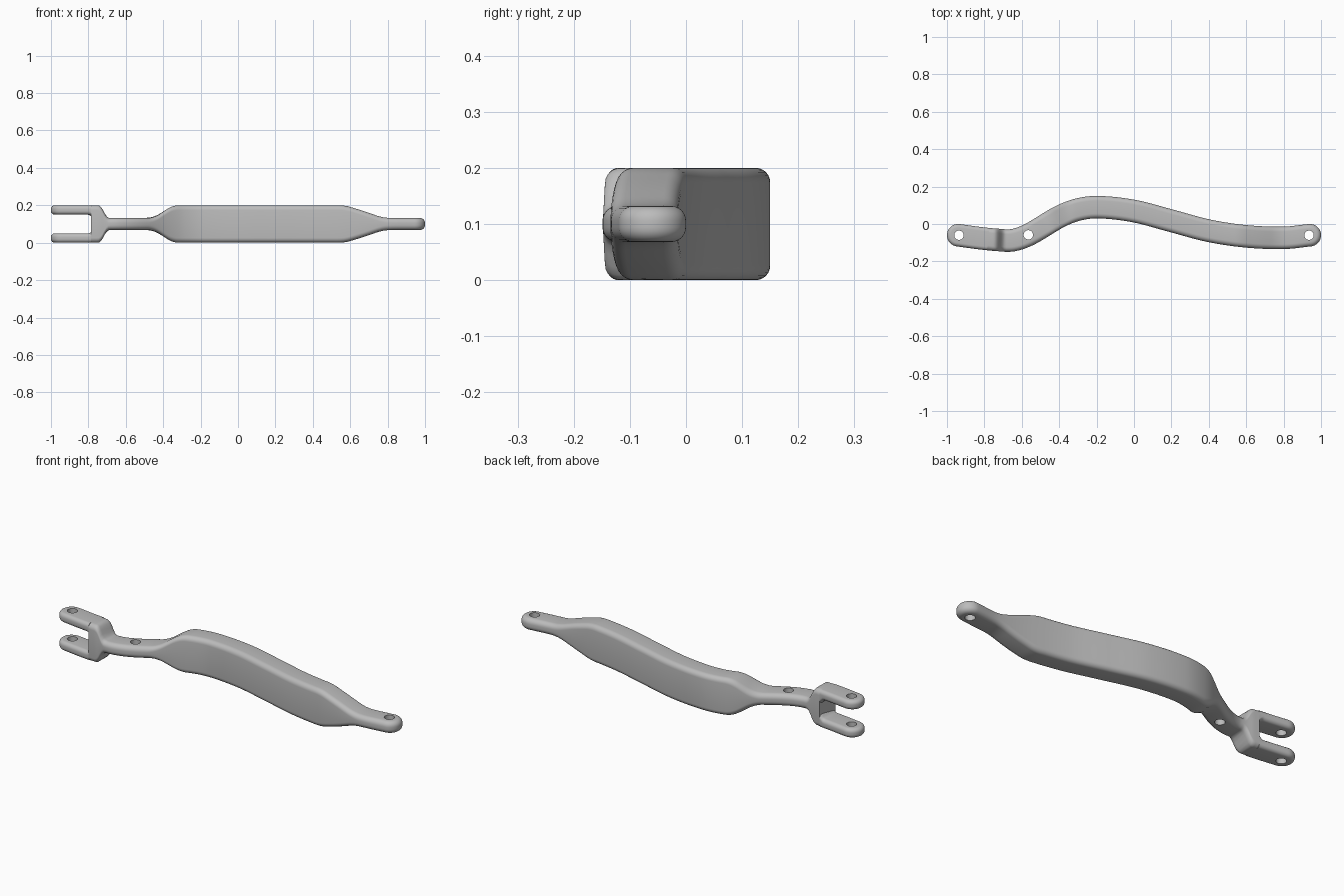
import bpy, bmesh, math
from mathutils import Vector

if "Cube" in bpy.data.objects:
    bpy.data.objects.remove(bpy.data.objects["Cube"])

metal = bpy.data.materials.new("grey metal")
metal.use_nodes = True
GREY = (0.5, 0.5, 0.5, 1)
metal.diffuse_color = GREY
metal.node_tree.nodes["Principled BSDF"].inputs["Base Color"].default_value = GREY

HALF_WIDTH, MID = 0.06, 0.1
END, FORK = 0.94, -0.78

# Plan centreline and half height of the bar
PATH = [(-0.94, -0.06), (-0.83, -0.075), (-0.73, -0.085), (-0.65, -0.087), (-0.56, -0.056),
        (-0.4, 0.038), (-0.3, 0.077), (-0.19, 0.09), (0, 0.069), (0.2, 0.017),
        (0.4, -0.036), (0.6, -0.066), (0.8, -0.074), (0.94, -0.06)]
HEIGHT = [(-1, 0.1), (-0.735, 0.1), (-0.7, 0.032), (-0.45, 0.032), (-0.35, 0.1),
          (0.57, 0.1), (0.67, 0.07), (0.77, 0.035), (0.81, 0.032), (1, 0.032)]


def lerp(x, table):
    for (x0, v0), (x1, v1) in zip(table, table[1:]):
        if x <= x1:
            return v0 + (v1 - v0) * max(0, x - x0) / (x1 - x0)
    return table[-1][1]


def slope(i):
    a, b = PATH[max(i - 1, 0)], PATH[min(i + 1, len(PATH) - 1)]
    return (b[1] - a[1]) / (b[0] - a[0])


def centre(x):
    """Smooth cubic through the path points."""
    i = 0
    while i < len(PATH) - 2 and x > PATH[i + 1][0]:
        i += 1
    (x0, y0), (x1, y1) = PATH[i], PATH[i + 1]
    d = x1 - x0
    t = (x - x0) / d
    return ((2*t**3 - 3*t*t + 1) * y0 + (t**3 - 2*t*t + t) * d * slope(i)
            + (3*t*t - 2*t**3) * y1 + (t**3 - t*t) * d * slope(i + 1))


def half_height(x):
    """Piecewise profile with its corners softened."""
    w = 0.012 if x < -0.6 else 0.03
    return sum(lerp(x + w * k / 4, HEIGHT) for k in range(-4, 5)) / 9


def slot_gap(x):
    """Half height of the fork slot, with filleted inner corners."""
    r = 0.02
    d = min(max(x - (FORK - r), 0), r)
    return 0.05 - r + math.sqrt(r * r - d * d)


def arm_range(x):
    h = half_height(x)
    return MID - h, MID + h


def upper_range(x):
    return MID + slot_gap(x), 2 * MID


def lower_range(x):
    return 0, MID - slot_gap(x)


def loft(name, x0, x1, z_range, r, round_start, round_end):
    """Rounded bar along the path; ends are either flat or semicircular."""
    n = max(12, round((x1 - x0) / 0.01))
    stations = [(x0 + (x1 - x0) * i / n, 0, 0) for i in range(n + 1)]
    arc = [math.pi / 2 * i / 12 for i in range(1, 13)]
    if round_start:
        stations = [(x0, a, -1) for a in reversed(arc)] + stations
    if round_end:
        stations += [(x1, a, 1) for a in arc]
    # Corner fillet: (side, inset, drop) around the section
    fillet = [(r * (1 - math.cos(a)), r * (1 - math.sin(a)))
              for a in (math.pi / 2 * i / 6 for i in range(7))]
    up = [(1, i, d, 1) for i, d in fillet]
    ring = (up + [(-1, i, d, 1) for i, d in reversed(fillet)]
            + [(-1, i, d, 0) for i, d in fillet]
            + [(1, i, d, 0) for i, d in reversed(fillet)])
    bm = bmesh.new()
    rows = []
    for x, a, direction in stations:
        e = 0.002
        lo, hi = max(x - e, -END), min(x + e, END)
        tangent = Vector((hi - lo, centre(hi) - centre(lo))).normalized()
        normal = Vector((-tangent.y, tangent.x))
        base = Vector((x, centre(x)))
        row = []
        for side, inset, drop, top in ring:
            w = HALF_WIDTH - inset
            p = base + normal * side * w * math.cos(a) + tangent * direction * w * math.sin(a)
            z = z_range(p.x)
            row.append(bm.verts.new((p.x, p.y, z[1] - drop if top else z[0] + drop)))
        rows.append(row)
    m = len(ring)
    for a, b in zip(rows, rows[1:]):
        for j in range(m):
            bm.faces.new((a[j], b[j], b[(j + 1) % m], a[(j + 1) % m]))
    # Top and bottom strips of a round end close on themselves
    if not round_start:
        bm.faces.new(rows[0])
    if not round_end:
        bm.faces.new(rows[-1])
    bmesh.ops.remove_doubles(bm, verts=bm.verts, dist=0.0001)
    bmesh.ops.recalc_face_normals(bm, faces=bm.faces)
    mesh = bpy.data.meshes.new(name)
    bm.to_mesh(mesh)
    bm.free()
    mesh.materials.append(metal)
    ob = bpy.data.objects.new(name, mesh)
    bpy.context.collection.objects.link(ob)
    return ob


def drill(ob, x, y):
    """Cut a vertical bolt hole through a part."""
    bpy.ops.mesh.primitive_cylinder_add(vertices=32, radius=0.025, depth=1, location=(x, y, MID))
    cutter = bpy.context.object
    cutter.data.materials.append(metal)
    mod = ob.modifiers.new("hole", "BOOLEAN")
    mod.operation, mod.solver, mod.object = "DIFFERENCE", "EXACT", cutter
    bpy.ops.object.select_all(action="DESELECT")
    bpy.context.view_layer.objects.active = ob
    ob.select_set(True)
    bpy.ops.object.modifier_apply(modifier=mod.name)
    bpy.data.objects.remove(cutter)


# Main arm with a bolt hole in the neck and one in the tip
arm = loft("arm", FORK, END, arm_range, 0.026, False, True)
drill(arm, -0.565, -0.058)
drill(arm, 0.936, -0.06)

# Two fork prongs
prongs = [loft("upper_prong", -END, FORK, upper_range, 0.02, True, False),
          loft("lower_prong", -END, FORK, lower_range, 0.02, True, False)]
for prong in prongs:
    drill(prong, -0.936, -0.06)

# Smooth shading with sharp hole rims
for ob in [arm] + prongs:
    bpy.ops.object.select_all(action="DESELECT")
    bpy.context.view_layer.objects.active = ob
    ob.select_set(True)
    bpy.ops.object.shade_smooth_by_angle(angle=math.radians(35))
